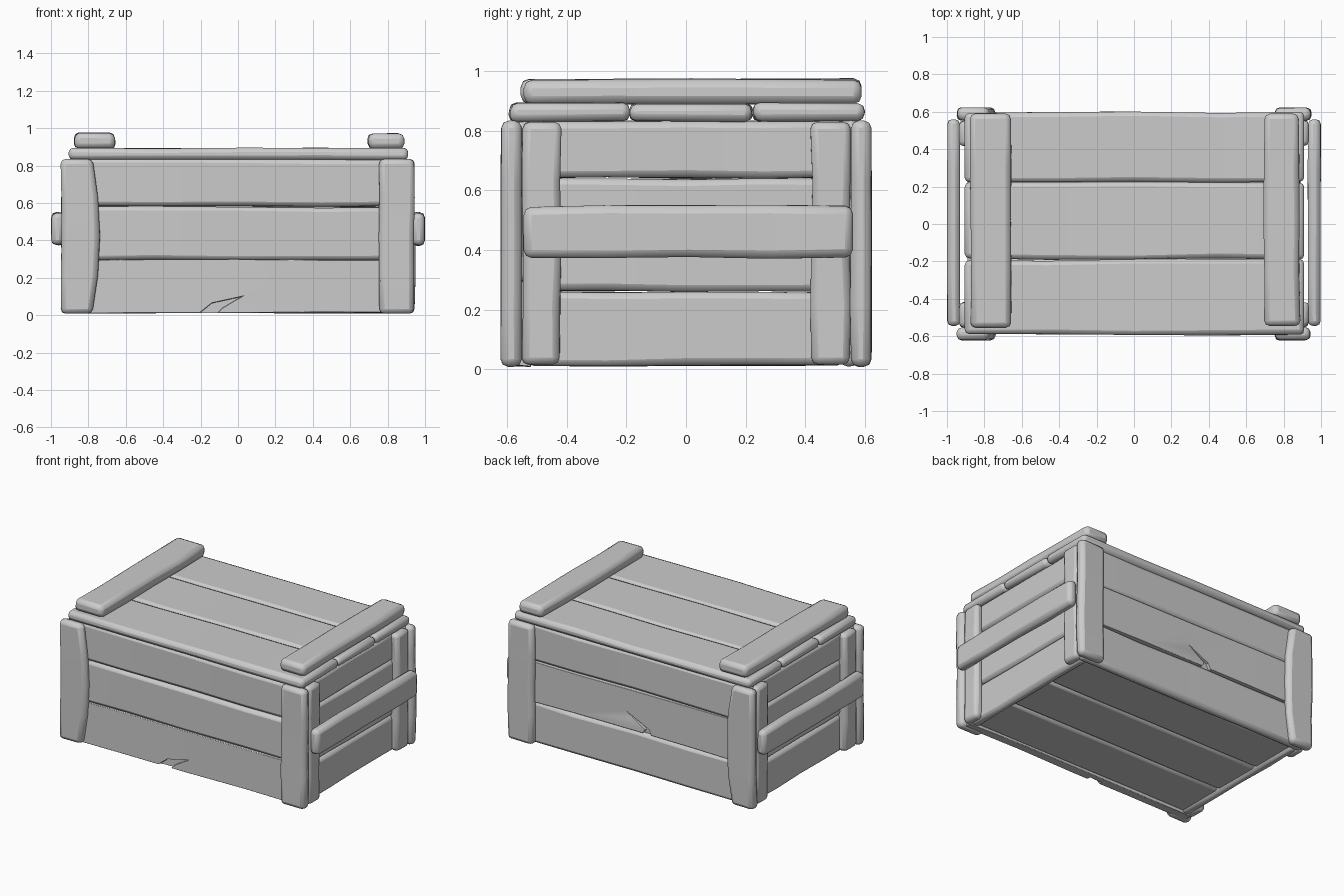
import bpy, bmesh, random
from mathutils import Vector

random.seed(4)
cube = bpy.data.objects.get("Cube")
if cube:
    bpy.data.objects.remove(cube)

grey = bpy.data.materials.new("weathered_grey")
grey.use_nodes = True
colour = (0.6, 0.6, 0.6, 1)
grey.diffuse_color = colour
grey.node_tree.nodes["Principled BSDF"].inputs["Base Color"].default_value = colour


def plank(name, x, y, z, bevel=0.022, wobble=0.005, bulge=0.0, cracks=()):
    """Hewn board filling three (low, high) ranges, with a wavy outline."""
    low, high = Vector((x[0], y[0], z[0])), Vector((x[1], y[1], z[1]))
    size, mid = high - low, (low + high) / 2
    axes = sorted(range(3), key=lambda i: size[i])
    thin, wide, long = axes
    bm = bmesh.new()
    bmesh.ops.create_cube(bm, size=1)
    runs = [e for e in bm.edges
            if abs((e.verts[0].co - e.verts[1].co)[long]) > 0.5]
    bmesh.ops.subdivide_edges(bm, edges=runs, cuts=3, use_grid_fill=True)
    for v in bm.verts:
        t = v.co[long]
        v.co = Vector([mid[i] + v.co[i] * size[i] for i in range(3)])
        v.co[wide] += random.uniform(-wobble, wobble)
        v.co[thin] += random.uniform(-wobble, wobble) * 0.4
        # Optional swelling of the edge that faces the middle of the crate
        if bulge and abs(v.co[wide]) < abs(mid[wide]):
            v.co[wide] -= bulge * (1 - 4 * t * t) * (1 if mid[wide] > 0 else -1)
    mesh = bpy.data.meshes.new(name)
    bm.to_mesh(mesh)
    bm.free()
    mesh.materials.append(grey)
    obj = bpy.data.objects.new(name, mesh)
    bpy.context.collection.objects.link(obj)
    for cutter in cracks:
        cut = obj.modifiers.new("crack", 'BOOLEAN')
        cut.operation, cut.object, cut.solver = 'DIFFERENCE', cutter, 'EXACT'
    mod = obj.modifiers.new("rounded_edges", 'BEVEL')
    mod.width, mod.segments, mod.limit_method = bevel, 2, 'ANGLE'
    mod.angle_limit = 0.7
    bpy.ops.object.select_all(action='DESELECT')
    obj.select_set(True)
    bpy.context.view_layer.objects.active = obj
    bpy.ops.object.shade_smooth_by_angle(angle=1.0)
    return obj


def crack_cutter(name, outline, y0, y1):
    """Thin wedge that splits a wall board."""
    bm = bmesh.new()
    face = bm.faces.new([bm.verts.new((px, y0, pz)) for px, pz in outline])
    ext = bmesh.ops.extrude_face_region(bm, geom=[face])
    for v in ext["geom"]:
        if isinstance(v, bmesh.types.BMVert):
            v.co.y = y1
    bmesh.ops.recalc_face_normals(bm, faces=bm.faces)
    mesh = bpy.data.meshes.new(name)
    bm.to_mesh(mesh)
    bm.free()
    mesh.materials.append(grey)
    obj = bpy.data.objects.new(name, mesh)
    bpy.context.collection.objects.link(obj)
    obj.hide_render = True
    obj.hide_set(True)
    obj.display_type = 'WIRE'
    return obj


front_crack = crack_cutter("front_crack_cutter",
                           [(-0.22, 0.0), (-0.12, 0.0), (-0.08, 0.04), (0.02, 0.1), (-0.14, 0.065)],
                           -0.7, -0.558)
back_crack = crack_cutter("back_crack_cutter",
                          [(-0.16, 0.26), (-0.04, 0.26), (-0.09, 0.33), (0.03, 0.41), (-0.12, 0.34)],
                          0.558, 0.7)

# Long walls
rows = [(0.012, 0.295), (0.298, 0.578), (0.582, 0.835)]
for i, row in enumerate(rows):
    plank(f"front_wall_board_{i + 1}", (-0.9, 0.9), (-0.58, -0.52), row,
          cracks=[front_crack] if i == 0 else [])
    plank(f"back_wall_board_{i + 1}", (-0.9, 0.9), (0.52, 0.58), row,
          cracks=[back_crack] if i == 1 else [])

# End walls
for side, s in (("left", 1), ("right", -1)):
    for i, row in enumerate([(0.012, 0.258), (0.262, 0.638), (0.642, 0.835)]):
        plank(f"{side}_wall_board_{i + 1}", sorted((s * 0.83, s * 0.89)), (-0.53, 0.53), row)

# Corner posts: a wide one on the long wall, a narrower one on the end wall
for side, s in (("left", 1), ("right", -1)):
    for end, e in (("front", -1), ("back", 1)):
        inner = 0.775 if s < 0 else 0.755
        plank(f"{end}_{side}_post", sorted((s * inner, s * 0.945)),
              sorted((e * 0.553, e * 0.622)), (0.008, 0.835), 0.026, 0.006,
              bulge=0.035 if s < 0 else 0)
        plank(f"{side}_{end}_end_post", sorted((s * 0.87, s * 0.935)),
              sorted((e * 0.42, e * 0.55)), (0.015, 0.83), 0.024, 0.006)
    # Carrying rail across the end
    plank(f"{side}_rail", sorted((s * 0.93, s * 0.998)), (-0.545, 0.56), (0.375, 0.548), 0.026)

# Lid and floor
for i, span in enumerate([(-0.592, -0.192), (-0.188, 0.222), (0.226, 0.596)]):
    plank(f"lid_board_{i + 1}", (-0.905, 0.91), span, (0.832, 0.893), 0.024, 0.007)
for i, span in enumerate([(-0.53, -0.18), (-0.176, 0.176), (0.18, 0.53)]):
    plank(f"floor_board_{i + 1}", (-0.85, 0.85), span, (0.025, 0.085), 0.022)

# Lid battens
plank("lid_batten_left", (0.695, 0.885), (-0.545, 0.59), (0.89, 0.972), 0.028, 0.006)
plank("lid_batten_right", (-0.875, -0.655), (-0.555, 0.59), (0.89, 0.975), 0.028, 0.006)
